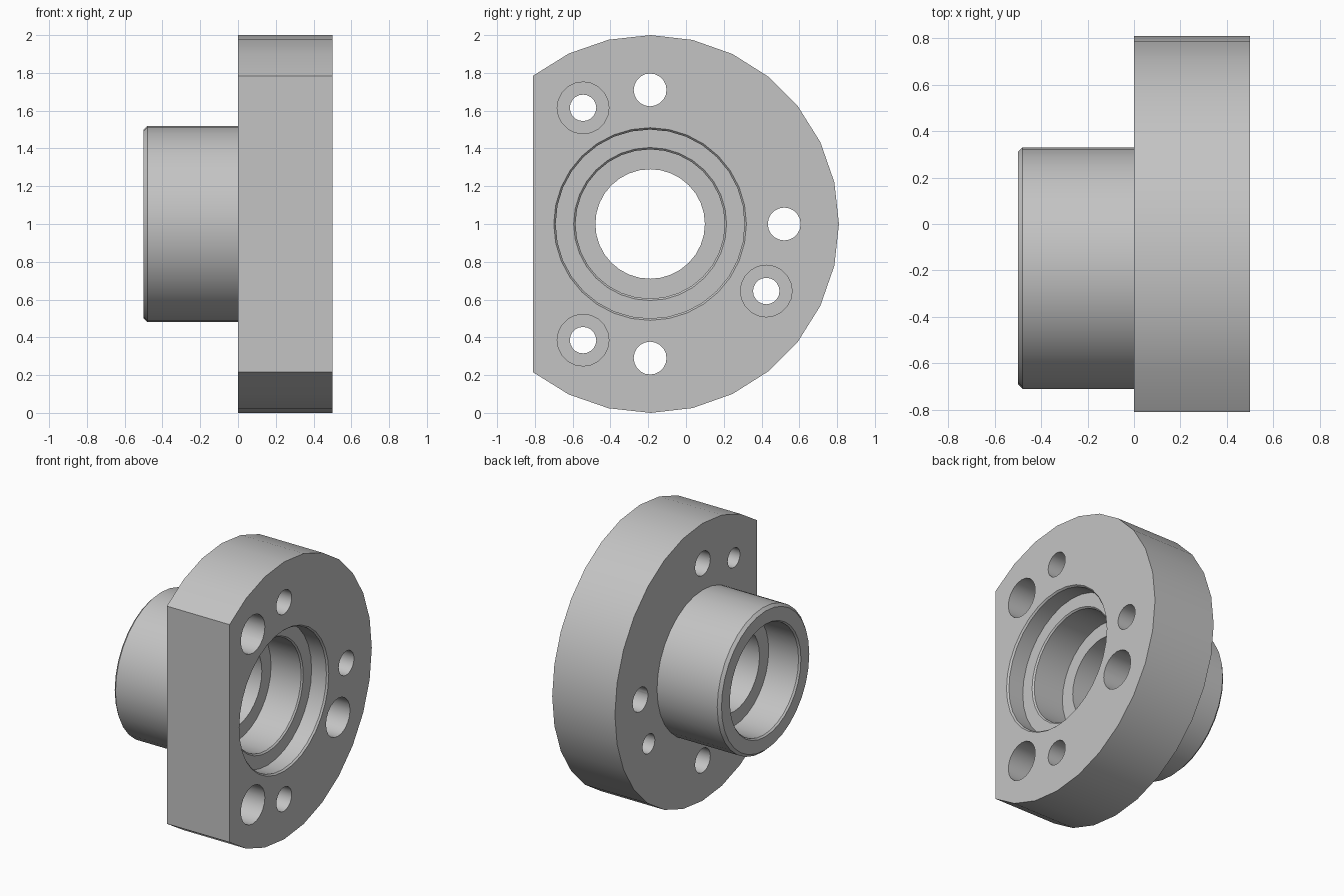
import bpy
import bmesh
from math import cos, sin, pi, acos, radians

cube = bpy.data.objects.get("Cube")
if cube:
    bpy.data.objects.remove(cube, do_unlink=True)

AXIS_Y, AXIS_Z = -0.19, 1.0      # main axis runs along x
BACK, FRONT = -0.5, 0.5          # overall extent along x
BOLT_CIRCLE = 0.71

grey = bpy.data.materials.new("machined grey")
grey.use_nodes = True
grey.diffuse_color = (0.55, 0.55, 0.55, 1)
grey.node_tree.nodes["Principled BSDF"].inputs["Base Color"].default_value = (0.55, 0.55, 0.55, 1)


def finish(name, bm):
    bmesh.ops.recalc_face_normals(bm, faces=bm.faces)
    mesh = bpy.data.meshes.new(name)
    bm.to_mesh(mesh)
    bm.free()
    mesh.materials.append(grey)
    obj = bpy.data.objects.new(name, mesh)
    bpy.context.collection.objects.link(obj)
    return obj


def turned(name, profile, y=AXIS_Y, z=AXIS_Z, sides=32):
    """Closed solid turned about x from (x, radius) points."""
    bm = bmesh.new()
    rings = []
    for x, r in profile:
        rings.append([bm.verts.new((x, y + r * cos(2 * pi * i / sides), z + r * sin(2 * pi * i / sides)))
                      for i in range(sides)])
    for a, b in zip(rings, rings[1:]):
        for i in range(sides):
            j = (i + 1) % sides
            bm.faces.new((a[i], a[j], b[j], b[i]))
    bm.faces.new(rings[0])
    bm.faces.new(rings[-1])
    return finish(name, bm)


def combine(target, tool, operation):
    mod = target.modifiers.new(tool.name, "BOOLEAN")
    mod.operation = operation
    mod.solver = "EXACT"
    mod.object = tool
    bpy.context.view_layer.objects.active = target
    bpy.ops.object.modifier_apply(modifier=mod.name)
    bpy.data.objects.remove(tool, do_unlink=True)


# Round flange with one flat side
half_arc = pi - acos(0.62)
steps = 20
bm = bmesh.new()
outline = []
for i in range(steps + 1):
    a = -half_arc + 2 * half_arc * i / steps
    outline.append(bm.verts.new((0, AXIS_Y + cos(a), AXIS_Z + sin(a))))
face = bm.faces.new(outline)
extruded = bmesh.ops.extrude_face_region(bm, geom=[face])
bmesh.ops.translate(bm, vec=(FRONT, 0, 0),
                    verts=[v for v in extruded["geom"] if isinstance(v, bmesh.types.BMVert)])
housing = finish("flanged_housing", bm)

# Chamfered boss on the back
combine(housing, turned("boss", [(BACK, 0.5), (BACK + 0.02, 0.52), (0.1, 0.52)]), "UNION")

# Stepped bore with an inner web
bore = [(BACK - 0.1, 0.405), (BACK, 0.405), (BACK + 0.012, 0.395), (-0.25, 0.395), (-0.25, 0.29),
        (0.12, 0.29), (0.12, 0.395), (0.36, 0.395), (0.37, 0.405), (0.37, 0.5),
        (FRONT - 0.012, 0.5), (FRONT, 0.51), (FRONT + 0.1, 0.51)]
combine(housing, turned("bore", bore), "DIFFERENCE")

# Plain and counterbored bolt holes
plain = [(-0.1, 0.087), (FRONT + 0.1, 0.087)]
counterbored = [(-0.1, 0.07), (0.2, 0.07), (0.2, 0.137), (FRONT + 0.1, 0.137)]
for shape, angles in ((plain, (0, 90, 270)), (counterbored, (120, 240, 330))):
    for deg in angles:
        a = radians(deg)
        hole = turned("bolt_hole", shape, AXIS_Y + BOLT_CIRCLE * cos(a),
                      AXIS_Z + BOLT_CIRCLE * sin(a), 20)
        combine(housing, hole, "DIFFERENCE")

# Smooth round walls, crisp edges
bpy.ops.object.select_all(action="DESELECT")
housing.select_set(True)
bpy.context.view_layer.objects.active = housing
bpy.ops.object.shade_smooth_by_angle(angle=radians(30))
